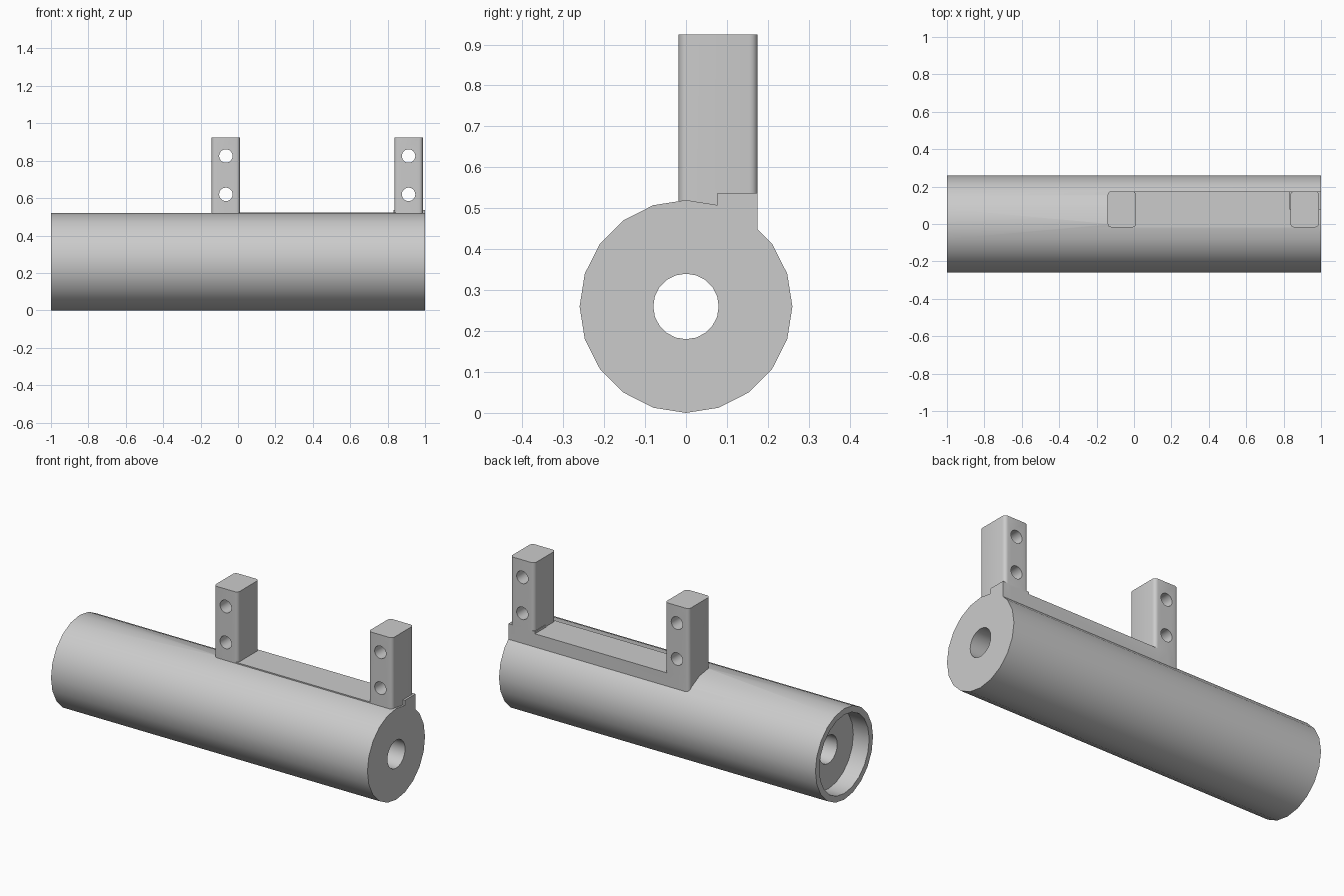
import bpy, bmesh
from math import radians, sin, cos, pi

cube = bpy.data.objects.get("Cube")
if cube:
    bpy.data.objects.remove(cube, do_unlink=True)

SIDES, AXIS_Z = 20, 0.26
POST_X = (-0.065, 0.912)
HOLE_Z = (0.62, 0.825)

grey = bpy.data.materials.new("plain grey")
grey.use_nodes = True
grey.diffuse_color = (0.6, 0.6, 0.6, 1)
grey.node_tree.nodes["Principled BSDF"].inputs["Base Color"].default_value = (0.6, 0.6, 0.6, 1)


def finish(name, bm):
    bmesh.ops.recalc_face_normals(bm, faces=bm.faces)
    mesh = bpy.data.meshes.new(name)
    bm.to_mesh(mesh)
    bm.free()
    mesh.materials.append(grey)
    ob = bpy.data.objects.new(name, mesh)
    bpy.context.collection.objects.link(ob)
    return ob


def box(name, x, y, z, rounding=0):
    """Box between limits, with optional rounded upright edges."""
    bm = bmesh.new()
    bmesh.ops.create_cube(bm, size=1)
    for v in bm.verts:
        v.co = [lim[0] if c < 0 else lim[1] for c, lim in zip(v.co, (x, y, z))]
    if rounding:
        upright = [e for e in bm.edges
                   if abs(e.verts[0].co.z - e.verts[1].co.z) > 0.01]
        bmesh.ops.bevel(bm, geom=upright, offset=rounding, segments=4,
                        profile=0.5, affect='EDGES')
    return finish(name, bm)


def revolve(name, profile):
    """Closed (x, radius) profile turned about the tube axis."""
    bm = bmesh.new()
    rings = [[bm.verts.new((x, r * sin(2 * pi * i / SIDES),
                            AXIS_Z + r * cos(2 * pi * i / SIDES)))
              for i in range(SIDES)] for x, r in profile]
    for k, ring in enumerate(rings):
        nxt = rings[(k + 1) % len(rings)]
        for i in range(SIDES):
            j = (i + 1) % SIDES
            bm.faces.new((ring[i], ring[j], nxt[j], nxt[i]))
    return finish(name, bm)


def combine(target, other, operation):
    mod = target.modifiers.new("combine", 'BOOLEAN')
    mod.operation, mod.solver, mod.object = operation, 'EXACT', other
    bpy.ops.object.select_all(action='DESELECT')
    bpy.context.view_layer.objects.active = target
    target.select_set(True)
    bpy.ops.object.modifier_apply(modifier=mod.name)
    bpy.data.objects.remove(other, do_unlink=True)


# Tube with a narrow bore and a wide recess at one end
body = revolve("tube_with_mount", [(1, 0.08), (1, 0.26), (-1, 0.26),
                                   (-1, 0.225), (-0.9, 0.225), (-0.9, 0.08)])

# Base strip, raised end pad and the two posts
combine(body, box("base_strip", (-0.07, 0.95), (-0.018, 0.175), (0.42, 0.524)), 'UNION')
combine(body, box("end_pad", (0.832, 1.0), (0.077, 0.175), (0.42, 0.537)), 'UNION')
for px in POST_X:
    combine(body, box("post", (px - 0.076, px + 0.076), (-0.018, 0.175),
                      (0.42, 0.925), 0.02), 'UNION')

# Bolt holes through the posts
for px in POST_X:
    for hz in HOLE_Z:
        bpy.ops.mesh.primitive_cylinder_add(vertices=24, radius=0.036, depth=0.6,
                                            location=(px, 0.08, hz),
                                            rotation=(radians(90), 0, 0))
        cutter = bpy.context.object
        cutter.name = "hole_cutter"
        cutter.hide_render = True
        cutter.data.materials.append(grey)
        combine(body, cutter, 'DIFFERENCE')

bpy.ops.object.select_all(action='DESELECT')
body.select_set(True)
bpy.context.view_layer.objects.active = body
bpy.ops.object.shade_smooth_by_angle(angle=radians(30))
